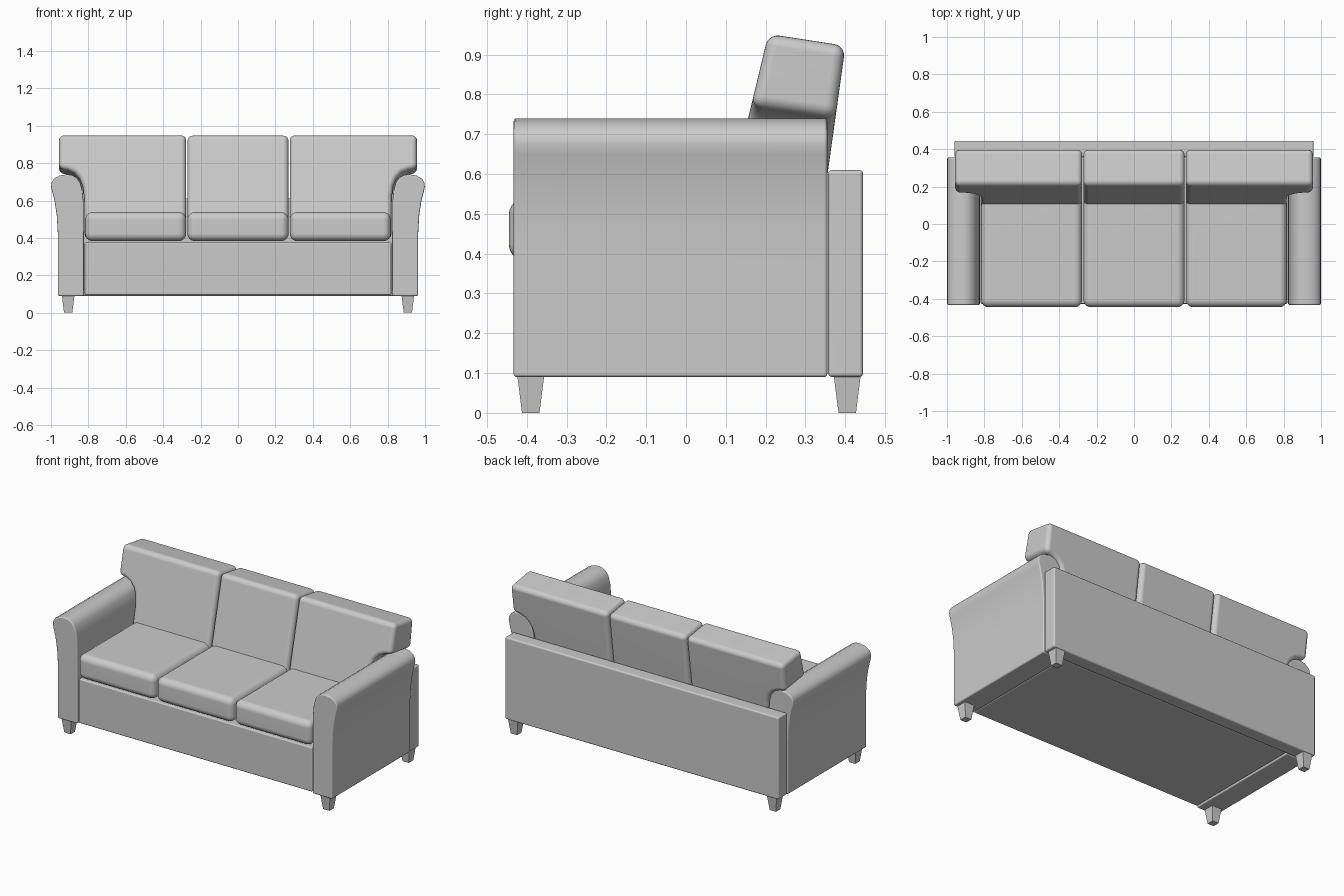
import bpy, bmesh, math

if "Cube" in bpy.data.objects:
    bpy.data.objects.remove(bpy.data.objects["Cube"])


def finish(bm, name, bevel=0.0, segments=4):
    """Round the sharp edges, shade smooth and add to the scene."""
    bmesh.ops.recalc_face_normals(bm, faces=bm.faces)
    if bevel:
        sharp = [e for e in bm.edges if e.calc_face_angle(0) > math.radians(40)]
        bmesh.ops.bevel(bm, geom=sharp, offset=bevel, segments=segments,
                        profile=0.5, affect='EDGES', clamp_overlap=True)
    mesh = bpy.data.meshes.new(name)
    bm.to_mesh(mesh)
    bm.free()
    ob = bpy.data.objects.new(name, mesh)
    bpy.context.collection.objects.link(ob)
    bpy.ops.object.select_all(action='DESELECT')
    ob.select_set(True)
    bpy.context.view_layer.objects.active = ob
    bpy.ops.object.shade_smooth_by_angle(angle=math.radians(35))
    if bevel:
        wn = ob.modifiers.new("weighted_normals", 'WEIGHTED_NORMAL')
        wn.keep_sharp = True
    return ob


def loft(name, ring_a, ring_b, bevel=0.0, segments=4):
    """Solid joining two matching outlines."""
    bm = bmesh.new()
    a = [bm.verts.new(p) for p in ring_a]
    b = [bm.verts.new(p) for p in ring_b]
    bm.faces.new(a)
    bm.faces.new(b[::-1])
    n = len(a)
    for i in range(n):
        j = (i + 1) % n
        bm.faces.new((a[i], b[i], b[j], a[j]))
    return finish(bm, name, bevel, segments)


def rect(x0, x1, y0, y1, z):
    return [(x0, y0, z), (x1, y0, z), (x1, y1, z), (x0, y1, z)]


def box(name, x, y, z, bevel, segments=4):
    return loft(name, rect(*x, *y, z[0]), rect(*x, *y, z[1]), bevel, segments)


def back_cushion(name, outline):
    """Leaning cushion: front and back planes slope with height."""
    front = [(x, 0.108 + 0.24 * (z - 0.54), z) for x, z in outline]
    rear = [(x, 0.357 + 0.14 * (z - 0.64), z - 0.03) for x, z in outline]
    return loft(name, front, rear, 0.028, 5)


# Base and rear panel
box("base", (-0.82, 0.82), (-0.427, 0.355), (0.095, 0.376), 0.008, 3)
box("rear_panel", (-0.96, 0.96), (0.357, 0.445), (0.09, 0.61), 0.01, 3)

# Three seat cushions
for i in (-1, 0, 1):
    c = i * 0.547
    box("seat_cushion", (c - 0.27, c + 0.27), (-0.445, 0.14), (0.383, 0.538), 0.04, 6)

# Middle back cushion
back_cushion("middle_back_cushion",
             [(-0.27, 0.42), (0.27, 0.42), (0.27, 0.951), (-0.27, 0.951)])

# Flared arm profile, and side back cushion outline with an ear over the arm
arm = [(0.824, 0.09), (0.963, 0.09), (0.963, 0.42), (0.969, 0.52), (0.981, 0.60),
       (0.994, 0.65), (0.999, 0.675), (0.996, 0.697), (0.983, 0.717), (0.955, 0.733),
       (0.915, 0.74), (0.888, 0.736), (0.863, 0.722), (0.844, 0.697), (0.831, 0.65),
       (0.825, 0.58)]
ear = [(0.277, 0.42), (0.82, 0.42), (0.822, 0.62), (0.83, 0.68), (0.848, 0.722),
       (0.875, 0.75), (0.91, 0.765), (0.957, 0.772), (0.957, 0.952), (0.277, 0.952)]

for s in (-1, 1):
    loft("arm", [(s * x, -0.433, z) for x, z in arm],
         [(s * x, 0.355, z) for x, z in arm], 0.008, 3)
    back_cushion("side_back_cushion", [(s * x, z) for x, z in ear])
    # Tapered legs
    for y in (-0.39, 0.405):
        x = s * 0.908
        loft("leg", rect(x - 0.022, x + 0.022, y - 0.022, y + 0.022, 0),
             rect(x - 0.034, x + 0.034, y - 0.034, y + 0.034, 0.095))
